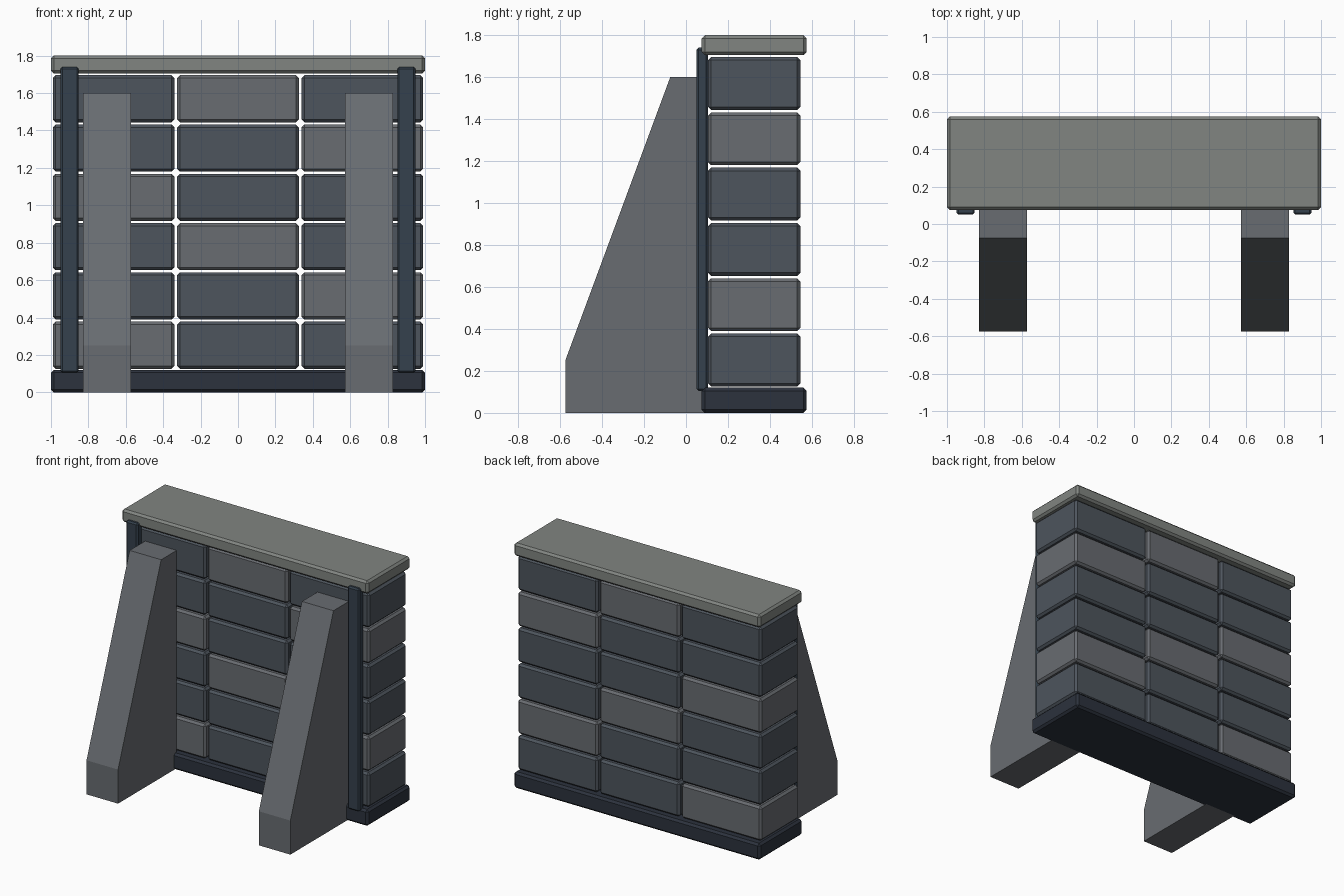
import bpy, bmesh

if "Cube" in bpy.data.objects:
    bpy.data.objects.remove(bpy.data.objects["Cube"])


def material(name, rgb):
    m = bpy.data.materials.new(name)
    m.diffuse_color = (*rgb, 1)
    m.use_nodes = True
    m.node_tree.nodes["Principled BSDF"].inputs["Base Color"].default_value = m.diffuse_color
    return m


DARK = material("dark_stone", (0.075, 0.09, 0.11))
LIGHT = material("light_stone", (0.14, 0.15, 0.165))
CAP = material("cap_stone", (0.22, 0.235, 0.22))
BASE = material("base_stone", (0.025, 0.032, 0.047))
METAL = material("post_metal", (0.035, 0.053, 0.075))


def finish(name, bm, mat):
    bmesh.ops.recalc_face_normals(bm, faces=bm.faces)
    me = bpy.data.meshes.new(name)
    bm.to_mesh(me)
    bm.free()
    me.materials.append(mat)
    ob = bpy.data.objects.new(name, me)
    bpy.context.collection.objects.link(ob)
    return ob


def box(name, lo, hi, mat, bevel):
    bm = bmesh.new()
    bmesh.ops.create_cube(bm, size=1)
    for v in bm.verts:
        v.co = [(a + b) / 2 + c * (b - a) for a, b, c in zip(lo, hi, v.co)]
    ob = finish(name, bm, mat)
    mod = ob.modifiers.new("chamfer", 'BEVEL')
    mod.width = bevel
    mod.segments = 1
    return ob


# Base slab and cap slab
box("base_slab", (-1, 0.075, 0), (1, 0.575, 0.12), BASE, 0.015)
box("cap_slab", (-1, 0.075, 1.705), (1, 0.575, 1.8), CAP, 0.015)

# Stone blocks: six courses of three, light ones stepping diagonally
for row in range(6):
    for col in range(3):
        x = (col - 1) * 0.665
        z = 0.252 + row * 0.2635
        box(f"block_{row}_{col}", (x - 0.325, 0.105, z - 0.126),
            (x + 0.325, 0.545, z + 0.126),
            LIGHT if (row + col) % 3 == 0 else DARK, 0.015)

# Sloped buttresses and corner posts on both sides
profile = [(-0.575, 0), (-0.575, 0.25), (-0.075, 1.6), (0.105, 1.6), (0.105, 0)]
for side, s in (("left", -1), ("right", 1)):
    bm = bmesh.new()
    face = bm.faces.new([bm.verts.new((s * 0.7 - 0.128, y, z)) for y, z in profile])
    ext = bmesh.ops.extrude_face_region(bm, geom=[face])
    bmesh.ops.translate(bm, vec=(0.256, 0, 0),
                        verts=[g for g in ext["geom"] if isinstance(g, bmesh.types.BMVert)])
    finish(f"buttress_{side}", bm, LIGHT)
    box(f"post_{side}", (s * 0.9 - 0.048, 0.05, 0.105),
        (s * 0.9 + 0.048, 0.105, 1.74), METAL, 0.01)
